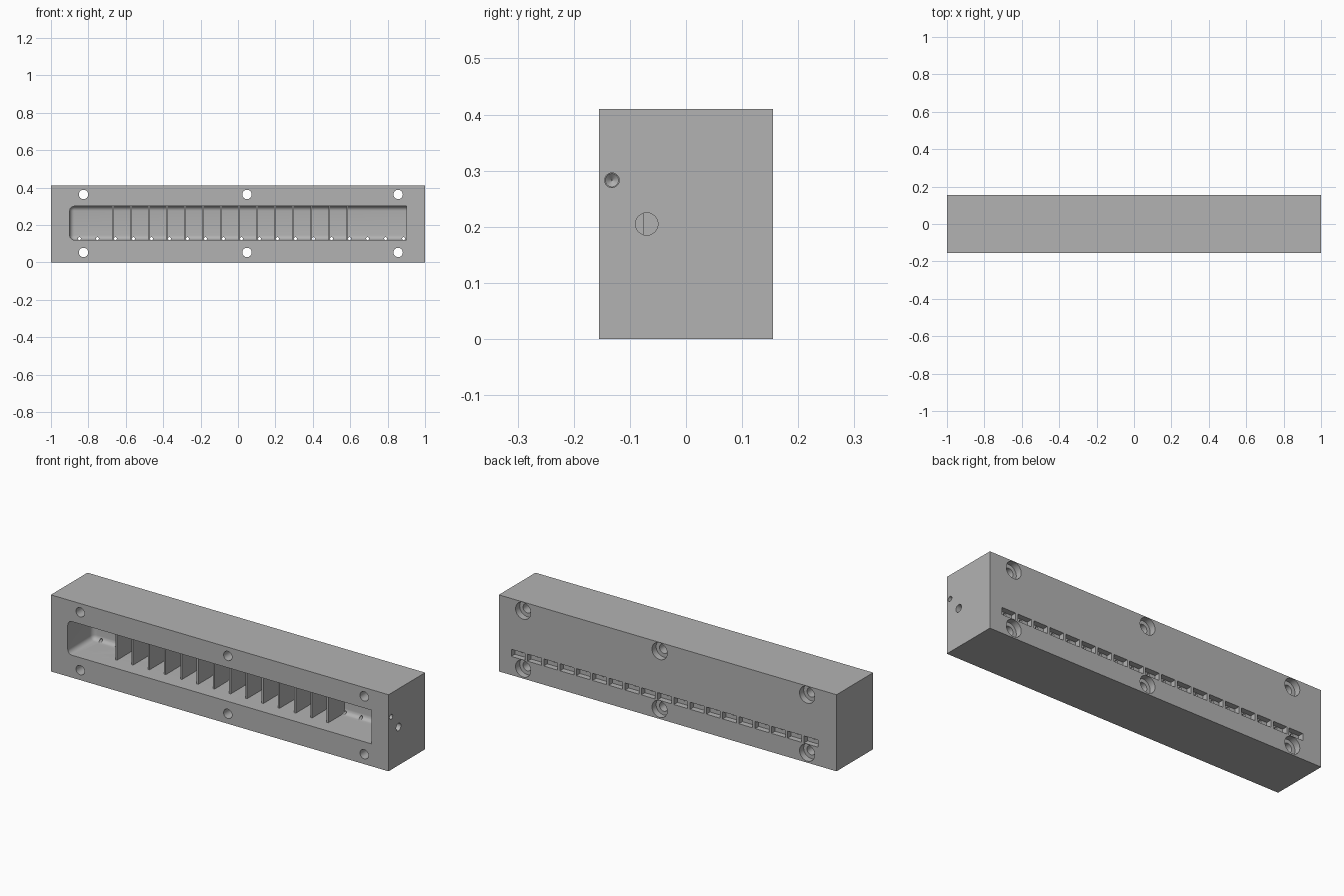
import bpy
import bmesh
import math
from mathutils import Matrix, Vector

cube = bpy.data.objects.get("Cube")
if cube:
    bpy.data.objects.remove(cube, do_unlink=True)

HALF_Y, HEIGHT = 0.155, 0.41
PITCH = 0.0963

grey = bpy.data.materials.new("plain_grey")
grey.use_nodes = True
colour = (0.45, 0.45, 0.45, 1)
grey.diffuse_color = colour
grey.node_tree.nodes["Principled BSDF"].inputs["Base Color"].default_value = colour


def add_box(bm, x, y, z):
    """Box from (low, high) ranges on each axis."""
    centre = Vector([(r[0] + r[1]) / 2 for r in (x, y, z)])
    size = [r[1] - r[0] for r in (x, y, z)]
    bmesh.ops.create_cube(bm, size=1, matrix=Matrix.Translation(centre) @ Matrix.Diagonal((*size, 1)))


def add_rod(bm, start, end, r1, r2=None, sides=32):
    """Cylinder or cone frustum between two points."""
    start, end = Vector(start), Vector(end)
    axis = end - start
    turn = axis.to_track_quat('Z', 'Y').to_matrix().to_4x4()
    bmesh.ops.create_cone(bm, cap_ends=True, segments=sides, radius1=r1,
                          radius2=r1 if r2 is None else r2, depth=axis.length,
                          matrix=Matrix.Translation((start + end) / 2) @ turn)


def finish(bm, name):
    bmesh.ops.recalc_face_normals(bm, faces=bm.faces)
    mesh = bpy.data.meshes.new(name)
    bm.to_mesh(mesh)
    bm.free()
    mesh.materials.append(grey)
    obj = bpy.data.objects.new(name, mesh)
    bpy.context.collection.objects.link(obj)
    return obj


def select(obj):
    bpy.ops.object.select_all(action='DESELECT')
    obj.select_set(True)
    bpy.context.view_layer.objects.active = obj


def cut(target, bm):
    """Subtract the cutter mesh and discard it."""
    cutter = finish(bm, "cutter")
    cutter.hide_render = True
    mod = target.modifiers.new("cut", 'BOOLEAN')
    mod.operation, mod.solver, mod.object = 'DIFFERENCE', 'EXACT', cutter
    select(target)
    bpy.ops.object.modifier_apply(modifier=mod.name)
    bpy.data.objects.remove(cutter, do_unlink=True)


# Housing block
bm = bmesh.new()
add_box(bm, (-1, 1), (-HALF_Y, HALF_Y), (0, HEIGHT))
housing = finish(bm, "housing")

# Front pocket, filleted at the back and at one end
bm = bmesh.new()
add_box(bm, (-0.9, 0.9), (-0.25, 0.06), (0.12, 0.3))
fillets = []
for e in bm.edges:
    mid = (e.verts[0].co + e.verts[1].co) / 2
    if mid.y > -0.2 and mid.x < 0.8 and (mid.x < -0.8 or mid.y > 0):
        fillets.append(e)
bmesh.ops.bevel(bm, geom=fillets, offset=0.025, segments=6, profile=0.5, affect='EDGES')
cut(housing, bm)

# Row of slots in the back, each with a small hole into the pocket
slot_xs = [-0.848 + PITCH * i for i in range(19)]
bm = bmesh.new()
for x in slot_xs:
    add_box(bm, (x - 0.041, x + 0.041), (HALF_Y - 0.03, 0.2), (0.1, 0.138))
cut(housing, bm)
bm = bmesh.new()
for x in slot_xs:
    add_rod(bm, (x, 0.02, 0.127), (x, 0.14, 0.127), 0.008, sides=16)
cut(housing, bm)

# Bolt holes with counterbores at the back
bolts = [(x, z) for x in (-0.826, 0.048, 0.856) for z in (0.053, 0.363)]
for radius, y_start in ((0.045, HALF_Y - 0.035), (0.025, -0.2)):
    bm = bmesh.new()
    for x, z in bolts:
        add_rod(bm, (x, y_start, z), (x, 0.2, z), radius)
    cut(housing, bm)

# Side port into the pocket
bm = bmesh.new()
add_rod(bm, (0.85, -0.07, 0.205), (1.1, -0.07, 0.205), 0.02)
cut(housing, bm)

# Blind side hole with a drilled tip
bm = bmesh.new()
add_rod(bm, (0.95, -0.132, 0.283), (1.1, -0.132, 0.283), 0.013)
cut(housing, bm)
bm = bmesh.new()
add_rod(bm, (0.94, -0.132, 0.283), (0.951, -0.132, 0.283), 0.001, 0.0129)
cut(housing, bm)

select(housing)
bpy.ops.object.shade_smooth_by_angle(angle=math.radians(30))

# Divider fins inside the pocket
for i in range(14):
    x = -0.668 + PITCH * i
    bm = bmesh.new()
    add_box(bm, (x - 0.005, x + 0.005), (-0.077, 0.062), (0.118, 0.302))
    finish(bm, f"divider_fin_{i + 1}")
